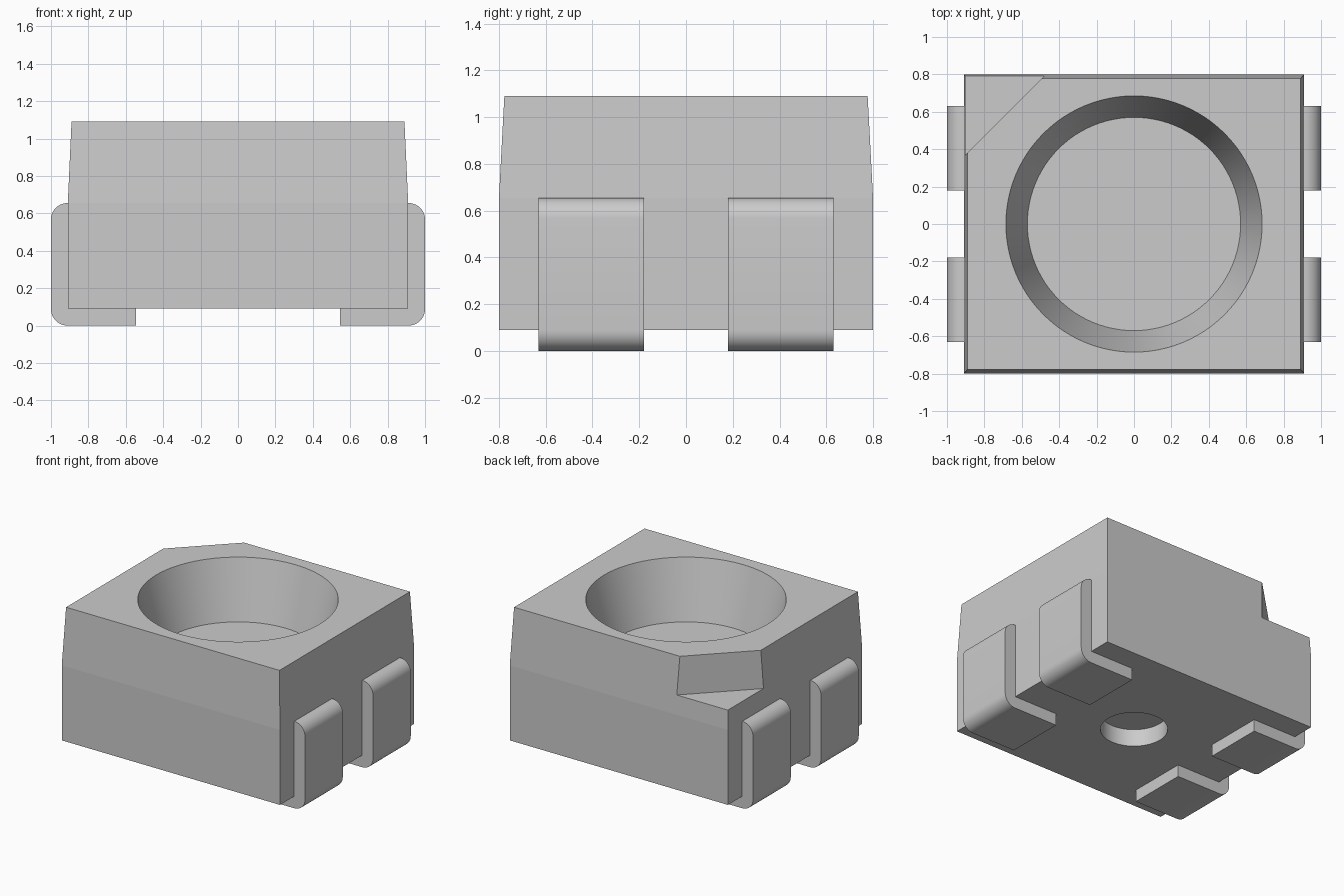
import bpy, bmesh, math

cube = bpy.data.objects.get("Cube")
if cube:
    bpy.data.objects.remove(cube, do_unlink=True)

# Single grey material
grey = bpy.data.materials.new("light grey")
grey.use_nodes = True
colour = (0.6, 0.6, 0.6, 1.0)
grey.diffuse_color = colour
grey.node_tree.nodes["Principled BSDF"].inputs["Base Color"].default_value = colour


def make_object(name, bm):
    bmesh.ops.recalc_face_normals(bm, faces=bm.faces)
    mesh = bpy.data.meshes.new(name)
    bm.to_mesh(mesh)
    bm.free()
    mesh.materials.append(grey)
    obj = bpy.data.objects.new(name, mesh)
    bpy.context.collection.objects.link(obj)
    return obj


def loft(name, rings):
    """Skin a stack of matching closed rings and cap both ends."""
    bm = bmesh.new()
    loops = [[bm.verts.new(p) for p in ring] for ring in rings]
    n = len(loops[0])
    for a, b in zip(loops, loops[1:]):
        for i in range(n):
            j = (i + 1) % n
            bm.faces.new((a[i], a[j], b[j], b[i]))
    bm.faces.new(loops[0])
    bm.faces.new(loops[-1])
    return make_object(name, bm)


def rectangle(hx, hy, z):
    return [(-hx, -hy, z), (hx, -hy, z), (hx, hy, z), (-hx, hy, z)]


def circle(r, z, n=96):
    return [(r * math.cos(math.tau * i / n), r * math.sin(math.tau * i / n), z) for i in range(n)]


def cut(target, cutter):
    cutter.hide_render = True
    mod = target.modifiers.new("cut", 'BOOLEAN')
    mod.operation = 'DIFFERENCE'
    mod.solver = 'EXACT'
    mod.object = cutter
    bpy.context.view_layer.objects.active = target
    bpy.ops.object.modifier_apply(modifier=mod.name)
    bpy.data.objects.remove(cutter, do_unlink=True)


# Housing: straight lower block with a slightly tapered upper half
BASE, WAIST, TOP = 0.09, 0.655, 1.09
body = loft("housing", [rectangle(0.91, 0.80, BASE),
                        rectangle(0.91, 0.80, WAIST),
                        rectangle(0.89, 0.777, TOP)])

# Conical cup in the top, carried past the surface at the same slope
r_top, r_floor, extra = 0.685, 0.57, 0.1
slope = (r_top - r_floor) / (TOP - WAIST)
cut(body, loft("cup_cutter", [circle(r_floor, WAIST), circle(r_top + slope * extra, TOP + extra)]))

# Round recess underneath
cut(body, loft("recess_cutter", [circle(0.23, BASE - 0.1), circle(0.23, BASE + 0.13)]))

# Corner notch: y - x > 1.27, above z = 0.8
notch = [(-1.1, 0.17), (-0.27, 1.0), (-1.1, 1.0)]
cut(body, loft("notch_cutter", [[(x, y, z) for x, y in notch] for z in (0.80, 1.3)]))

# Smooth only the round walls of the cup and the recess
for p in body.data.polygons:
    p.use_smooth = math.hypot(p.center.x, p.center.y) < 0.7 and abs(p.normal.z) < 0.9

# Bent leads: L-shaped section with rounded outer corners
R = 0.088


def arc(cx, cz, start, end, steps=10):
    return [(cx + R * math.cos(math.radians(start + (end - start) * i / steps)),
             cz + R * math.sin(math.radians(start + (end - start) * i / steps)))
            for i in range(steps + 1)]


section = ([(0.545, BASE), (0.545, 0.0)]
           + arc(1 - R, R, -90, 0)
           + arc(1 - R, WAIST - R, 0, 90)
           + [(0.909, WAIST), (0.909, BASE)])

for side, sx in (("left", 1), ("right", -1)):
    for end, y0, y1 in (("front", -0.63, -0.18), ("back", 0.18, 0.63)):
        lead = loft(f"{end}_{side}_lead", [[(sx * x, y, z) for x, z in section] for y in (y0, y1)])
        bpy.ops.object.select_all(action='DESELECT')
        lead.select_set(True)
        bpy.context.view_layer.objects.active = lead
        bpy.ops.object.shade_smooth_by_angle(angle=math.radians(30))
